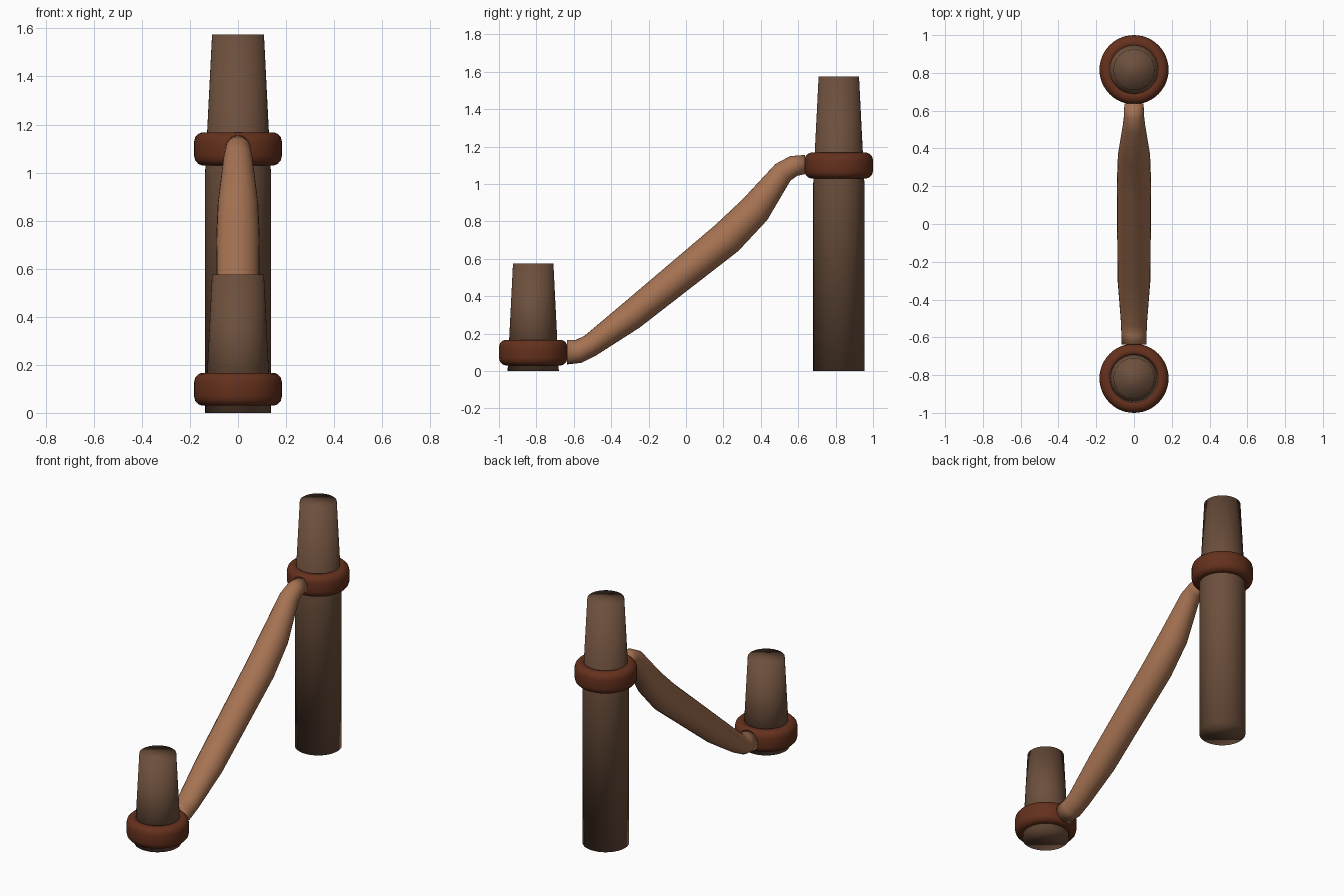
import bpy, bmesh
from math import cos, sin, tau
from mathutils import Vector

if "Cube" in bpy.data.objects:
    bpy.data.objects.remove(bpy.data.objects["Cube"])


def material(name, color):
    m = bpy.data.materials.new(name)
    m.diffuse_color = (*color, 1)
    m.use_nodes = True
    m.node_tree.nodes["Principled BSDF"].inputs["Base Color"].default_value = m.diffuse_color
    return m


def loft(name, rings, mat, closed=False):
    """Skin a list of vertex rings, capping the ends or closing the loop."""
    bm = bmesh.new()
    loops = [[bm.verts.new(p) for p in ring] for ring in rings]
    pairs = list(zip(loops, loops[1:]))
    if closed:
        pairs.append((loops[-1], loops[0]))
    else:
        bm.faces.new(loops[0])
        bm.faces.new(loops[-1])
    for a, b in pairs:
        for i in range(len(a)):
            j = (i + 1) % len(a)
            bm.faces.new((a[i], a[j], b[j], b[i]))
    bmesh.ops.recalc_face_normals(bm, faces=bm.faces)
    for f in bm.faces:
        f.smooth = True
    mesh = bpy.data.meshes.new(name)
    bm.to_mesh(mesh)
    bm.free()
    mesh.materials.append(mat)
    ob = bpy.data.objects.new(name, mesh)
    bpy.context.collection.objects.link(ob)
    return ob


def turned(name, profile, y, z, mat, closed=False, n=48):
    """Revolve (radius, height) points about a vertical axis."""
    rings = [[(r * cos(tau * i / n), y + r * sin(tau * i / n), z + h)
              for i in range(n)] for r, h in profile]
    return loft(name, rings, mat, closed)


dark = material("dark_wood", (0.15, 0.078, 0.045))
red = material("red_wood", (0.13, 0.03, 0.012))
tan = material("tan_wood", (0.38, 0.17, 0.085))

# Posts: a tapered peg, on a straight shaft at the back
turned("front_post", [(0.137, 0), (0.108, 0.575)], -0.817, 0, dark)
turned("back_post", [(0.137, 0), (0.137, 1.0), (0.108, 1.575)], 0.817, 0, dark)

# Rounded collars
collar = [(0.12, 0.03), (0.15, 0.03), (0.165, 0.036), (0.178, 0.05),
          (0.183, 0.07), (0.183, 0.127), (0.178, 0.147), (0.165, 0.161),
          (0.15, 0.167), (0.12, 0.167)]
turned("front_collar", collar, -0.817, 0, red, closed=True)
turned("back_collar", collar, 0.817, 1.0, red, closed=True)

# Swelling handrail: y, z, half width, half thickness
sections = [(-0.637, 0.101, 0.066, 0.066), (-0.574, 0.105, 0.067, 0.063),
            (-0.510, 0.137, 0.070, 0.061), (-0.297, 0.293, 0.087, 0.078),
            (0.218, 0.711, 0.091, 0.093), (0.369, 0.863, 0.085, 0.086),
            (0.518, 1.062, 0.060, 0.060), (0.575, 1.096, 0.053, 0.056),
            (0.637, 1.104, 0.051, 0.051)]
centres = [Vector((0, s[0], s[1])) for s in sections]
rings = []
for k, (y, z, w, t) in enumerate(sections):
    # Tilt each ring along the bisector of its neighbouring segments
    before = centres[k] - centres[k - 1] if k else Vector((0, 1, 0))
    after = centres[k + 1] - centres[k] if k < len(centres) - 1 else Vector((0, 1, 0))
    d = (before.normalized() + after.normalized()).normalized()
    if k in (0, len(centres) - 1):
        d = Vector((0, 1, 0))
    up = Vector((0, -d.z, d.y))
    rings.append([centres[k] + Vector((w * cos(tau * i / 24), 0, 0)) + up * (t * sin(tau * i / 24))
                  for i in range(24)])
loft("handrail", rings, tan)
